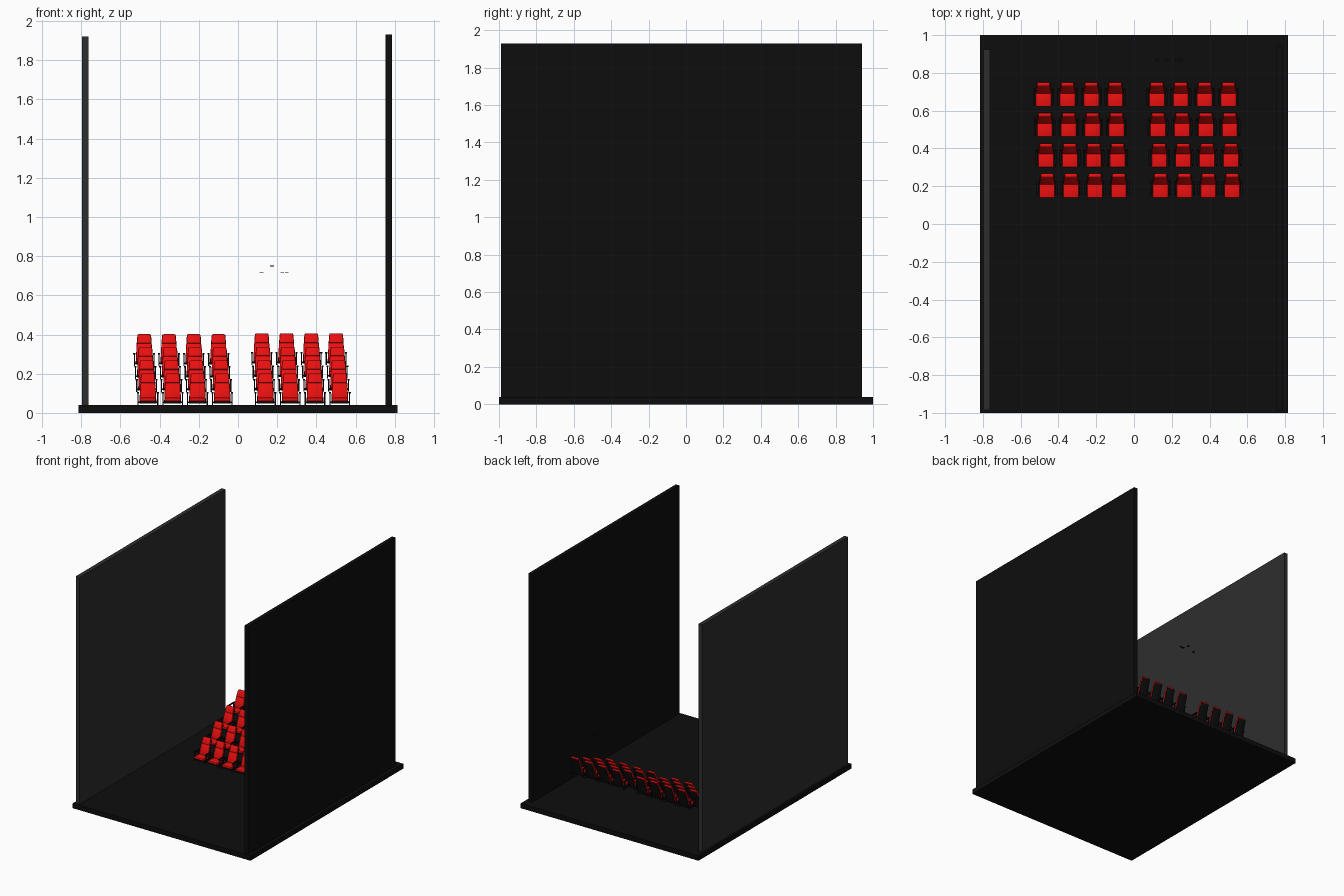
import bpy, bmesh
from math import radians

if "Cube" in bpy.data.objects:
    bpy.data.objects.remove(bpy.data.objects["Cube"])


def material(name, rgb):
    m = bpy.data.materials.new(name)
    m.diffuse_color = (*rgb, 1)
    m.use_nodes = True
    m.node_tree.nodes["Principled BSDF"].inputs["Base Color"].default_value = m.diffuse_color
    return m


RED = material("red_fabric", (0.82, 0.005, 0.005))
BLACK = material("black_paint", (0.004, 0.004, 0.004))
GREY = material("dark_grey", (0.027, 0.027, 0.027))


def place(name, mesh, loc=(0, 0, 0)):
    ob = bpy.data.objects.new(name, mesh)
    ob.location = loc
    bpy.context.collection.objects.link(ob)
    return ob


def finish(bm, name, mat, bevel=0.0, segs=2):
    if bevel:
        bm.normal_update()
        sharp = [e for e in bm.edges if e.calc_face_angle(0) > radians(35)]
        bmesh.ops.bevel(bm, geom=sharp, offset=bevel, segments=segs,
                        affect='EDGES', profile=0.5, clamp_overlap=True)
    bmesh.ops.recalc_face_normals(bm, faces=bm.faces[:])
    me = bpy.data.meshes.new(name)
    bm.to_mesh(me)
    bm.free()
    me.materials.append(mat)
    if bevel:
        me.shade_smooth()
        me.set_sharp_from_angle(angle=radians(40))
    return me


def add_box(bm, x0, x1, y0, y1, z0, z1):
    vs = bmesh.ops.create_cube(bm, size=1)['verts']
    for v in vs:
        v.co.x = x1 if v.co.x > 0 else x0
        v.co.y = y1 if v.co.y > 0 else y0
        v.co.z = z1 if v.co.z > 0 else z0


def box(name, mat, *b):
    bm = bmesh.new()
    add_box(bm, *b)
    return finish(bm, name, mat)


def slab(name, mat, front, back, width, top_width, bevel):
    """Side profile (y, z) lines, extruded across x and tapered to the top."""
    pts = front + back[::-1]
    z0, z1 = min(p[1] for p in pts), max(p[1] for p in pts)
    bm = bmesh.new()
    rings = []
    for s in (-1, 1):
        ring = []
        for y, z in pts:
            t = (z - z0) / (z1 - z0)
            ring.append(bm.verts.new((s * (width + (top_width - width) * t) / 2, y, z)))
        rings.append(ring)
        bm.faces.new(ring)
    n = len(pts)
    for i in range(n):
        j = (i + 1) % n
        bm.faces.new((rings[0][i], rings[0][j], rings[1][j], rings[1][i]))
    bmesh.ops.recalc_face_normals(bm, faces=bm.faces[:])
    return finish(bm, name, mat, bevel)


# Room: floor and two side walls
place("floor", box("floor", BLACK, -0.815, 0.815, -1, 1, 0, 0.04))
place("left_wall", box("left_wall", GREY, -0.797, -0.762, -0.985, 0.925, 0.03, 1.92))
place("right_wall", box("right_wall", BLACK, 0.754, 0.787, -0.99, 0.94, 0.03, 1.93))

# Chair parts, with the seat front at y = 0 and feet at z = 0
cushion = slab("cushion", RED, [(0.0, 0.018), (0.0, 0.038)],
               [(0.08, 0.013), (0.08, 0.035)], 0.083, 0.083, 0.007)
pad = slab("lumbar_pad", RED, [(0.070, 0.032), (0.078, 0.07), (0.093, 0.115)],
           [(0.086, 0.030), (0.094, 0.068), (0.108, 0.111)], 0.084, 0.077, 0.005)
head = slab("headrest", RED, [(0.091, 0.115), (0.104, 0.148), (0.112, 0.163)],
            [(0.110, 0.110), (0.122, 0.145), (0.131, 0.158)], 0.077, 0.068, 0.006)
shell = slab("back_shell", BLACK, [(0.083, 0.010), (0.094, 0.068), (0.108, 0.111), (0.122, 0.148)],
             [(0.089, 0.006), (0.101, 0.066), (0.116, 0.109), (0.130, 0.146)], 0.088, 0.072, 0.002)

# Black frame: seat pan, cross bar, legs, arm posts and armrests
bm = bmesh.new()
add_box(bm, -0.038, 0.038, 0.012, 0.085, 0.008, 0.017)
add_box(bm, -0.052, 0.052, 0.07, 0.08, 0.010, 0.018)
for s in (-1, 1):
    a, b = sorted((s * 0.047, s * 0.053))
    add_box(bm, a, b, 0.005, 0.1, 0.0, 0.005)
    add_box(bm, a, b, 0.028, 0.034, 0.0, 0.06)
    add_box(bm, a, b, 0.074, 0.082, 0.0, 0.06)
    a, b = sorted((s * 0.045, s * 0.056))
    add_box(bm, a, b, 0.015, 0.09, 0.058, 0.066)
frame = finish(bm, "chair_frame", BLACK)

# Two blocks of four columns by four rising rows
for block, x0, lift in (("left", -0.46, 0.0), ("right", 0.14, 0.004)):
    for row in range(4):
        for col in range(4):
            loc = (x0 + 0.1265 * col - 0.0063 * row,
                   0.138 + 0.161 * row,
                   0.04 + (0.0667 + lift / 3) * row)
            for me in (cushion, pad, head, shell, frame):
                place(f"{block}_{me.name}_{row}_{col}", me, loc)

# Small thin plates floating behind the back row
bm = bmesh.new()
bmesh.ops.create_cone(bm, cap_ends=True, segments=12, radius1=0.01, radius2=0.01, depth=0.004)
disc = finish(bm, "small_disc", BLACK)
for x, z in ((0.121, 0.715), (0.226, 0.715), (0.249, 0.715), (0.174, 0.75)):
    place("small_disc", disc, (x, 0.87, z))
